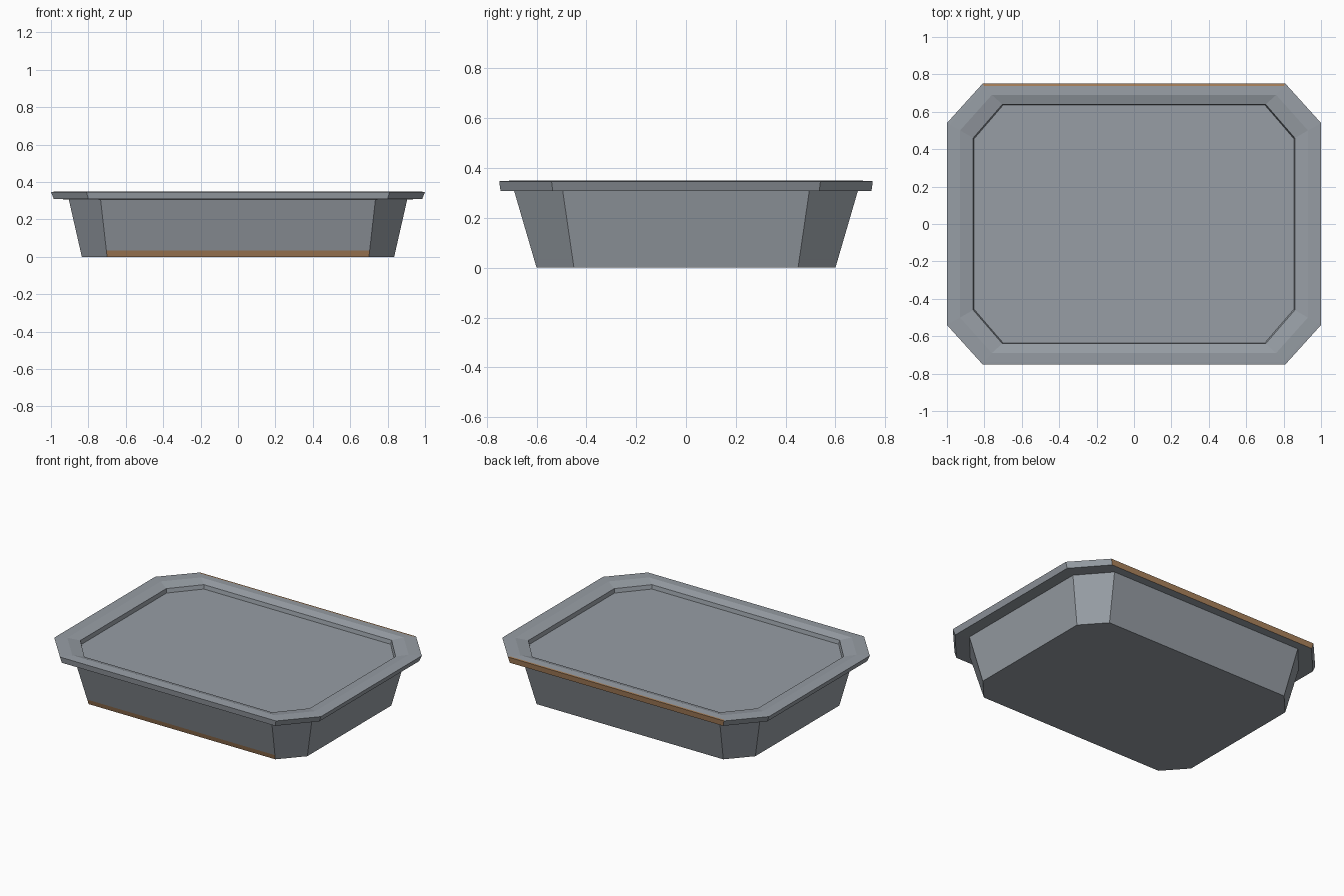
import bpy, bmesh

if "Cube" in bpy.data.objects:
    bpy.data.objects.remove(bpy.data.objects["Cube"])


def material(name, rgb):
    m = bpy.data.materials.new(name)
    m.diffuse_color = (*rgb, 1)
    m.use_nodes = True
    m.node_tree.nodes["Principled BSDF"].inputs["Base Color"].default_value = m.diffuse_color
    return m


grey = material("cool grey", (0.31, 0.34, 0.375))
tan = material("tan trim", (0.40, 0.22, 0.105))


def ring(bm, hx, hy, cx, cy, z):
    """Rectangle with chamfered corners: half sizes hx, hy; chamfers start at cx, cy."""
    pts = [(cx, -hy), (hx, -cy), (hx, cy), (cx, hy),
           (-cx, hy), (-hx, cy), (-hx, -cy), (-cx, -hy)]
    return [bm.verts.new((x, y, z)) for x, y in pts]


def loft(name, rings, is_tan):
    """Skin the rings in order, cap both ends, colour faces by rule."""
    bm = bmesh.new()
    loops = [ring(bm, *r) for r in rings]
    bm.faces.new(list(reversed(loops[0])))
    bm.faces.new(loops[-1])
    for a, b in zip(loops, loops[1:]):
        for i in range(8):
            j = (i + 1) % 8
            bm.faces.new((a[i], a[j], b[j], b[i]))
    bm.normal_update()
    for f in bm.faces:
        f.material_index = int(is_tan(f.calc_center_median(), f.normal))
    me = bpy.data.meshes.new(name)
    bm.to_mesh(me)
    bm.free()
    me.materials.append(grey)
    me.materials.append(tan)
    ob = bpy.data.objects.new(name, me)
    bpy.context.collection.objects.link(ob)
    return ob


# Tapered tray body, with a tan band low on the front wall
bottom = (0.835, 0.60, 0.70, 0.45, 0.0)
top = (0.905, 0.69, 0.735, 0.495, 0.308)
t = 0.033 / 0.308
band = tuple(a + (b - a) * t for a, b in zip(bottom, top))
loft("tray_body", [bottom, band, top],
     lambda c, n: n.y < -0.9 and c.z < 0.03)

# Overhanging rim with sloped inner edge and sunken panel, tan along the back edge
loft("rim_and_panel", [
    (0.90, 0.685, 0.732, 0.492, 0.307),
    (0.985, 0.745, 0.80, 0.535, 0.309),
    (1.0, 0.75, 0.81, 0.54, 0.347),
    (0.985, 0.737, 0.80, 0.53, 0.348),
    (0.93, 0.69, 0.76, 0.50, 0.35),
    (0.86, 0.64, 0.704, 0.46, 0.335),
    (0.852, 0.632, 0.698, 0.453, 0.292),
], lambda c, n: c.y > 0.738 and c.z > 0.32 and abs(c.x) < 0.1)
